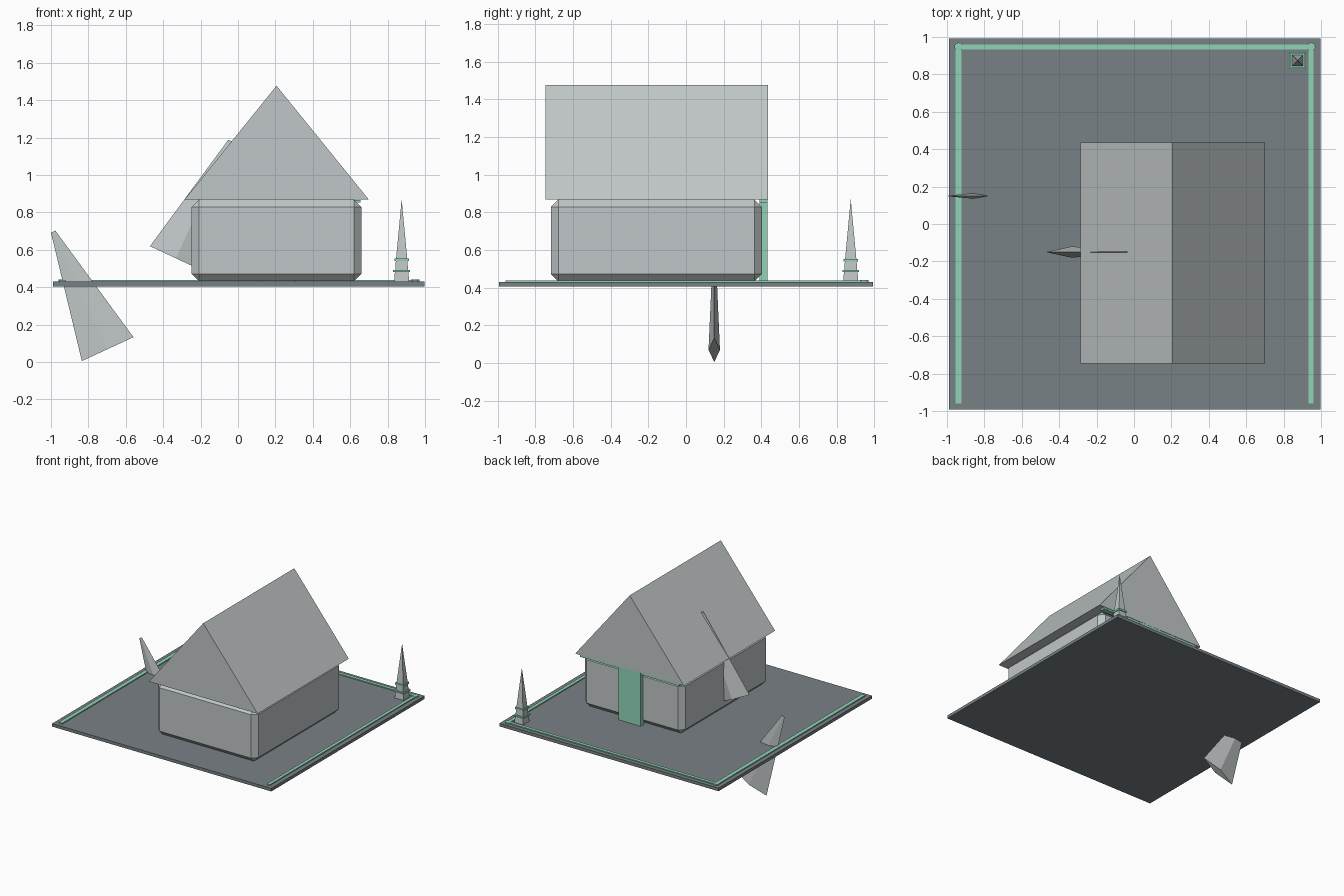
import bpy
import bmesh
from math import pi, sqrt
from mathutils import Matrix, Vector

old = bpy.data.objects.get("Cube")
if old:
    bpy.data.objects.remove(old, do_unlink=True)


def material(name, rgb):
    m = bpy.data.materials.new(name)
    m.use_nodes = True
    col = (*rgb, 1)
    m.diffuse_color = col
    m.node_tree.nodes["Principled BSDF"].inputs["Base Color"].default_value = col
    return m


STONE = material("light grey", (0.53, 0.57, 0.58))
SLATE = material("slate grey", (0.19, 0.22, 0.235))
GREEN = material("mint green", (0.28, 0.66, 0.47))


def finish(name, bm, mat):
    bmesh.ops.recalc_face_normals(bm, faces=bm.faces)
    me = bpy.data.meshes.new(name)
    bm.to_mesh(me)
    bm.free()
    me.materials.append(mat)
    ob = bpy.data.objects.new(name, me)
    bpy.context.collection.objects.link(ob)
    return ob


def box(name, lo, hi, mat, bevel=0):
    lo, hi = Vector(lo), Vector(hi)
    bm = bmesh.new()
    mtx = Matrix.Translation((lo + hi) / 2) @ Matrix.Diagonal((*(hi - lo), 1))
    bmesh.ops.create_cube(bm, size=1, matrix=mtx)
    if bevel:
        bmesh.ops.bevel(bm, geom=bm.edges[:], offset=bevel, segments=1,
                        affect='EDGES')
    return finish(name, bm, mat)


def cone(name, mtx, sides, r1, r2, depth, mat):
    bm = bmesh.new()
    bmesh.ops.create_cone(bm, cap_ends=True, segments=sides, radius1=r1,
                          radius2=r2, depth=depth, matrix=mtx)
    bmesh.ops.remove_doubles(bm, verts=bm.verts, dist=1e-5)
    return finish(name, bm, mat)


# Ground slab with inlaid border on three sides
TOP = 0.43
box("ground_slab", (-0.99, -0.993, 0.405), (0.997, 0.993, TOP), SLATE)
box("border_right", (-0.955, -0.96, TOP - 0.01), (-0.922, 0.95, 0.438), GREEN)
box("border_left", (0.933, -0.96, TOP - 0.01), (0.96, 0.95, 0.438), GREEN)
box("border_back", (-0.94, 0.933, TOP - 0.01), (0.947, 0.96, 0.438), GREEN)
for side, x in (("right", -0.938), ("left", 0.947)):
    cone("border_corner_" + side, Matrix.Translation((x, 0.947, TOP + 0.002)),
         12, 0.023, 0.023, 0.016, GREEN)

# Chamfered house body
box("house_body", (-0.249, -0.718, 0.432), (0.66, 0.403, 0.868), STONE, 0.04)

# Gabled roof: a triangular profile pulled from front to back
bm = bmesh.new()
profile = [bm.verts.new((x, -0.745, z))
           for x, z in ((-0.286, 0.868), (0.70, 0.868), (0.206, 1.477))]
gable = bm.faces.new(profile)
pulled = bmesh.ops.extrude_face_region(bm, geom=[gable])
bmesh.ops.translate(bm, vec=(0, 1.18, 0), verts=[
    v for v in pulled["geom"] if isinstance(v, bmesh.types.BMVert)])
finish("roof", bm, STONE)

# Back door and lintel
box("door", (0.107, 0.39, TOP), (0.307, 0.434, 1.1), GREEN)
box("lintel", (-0.245, 0.39, 0.852), (0.656, 0.433, 0.867), GREEN)

# Corner obelisk: square tapered sections separated by bands
sections = (("obelisk_foot", 0.43, 0.485, 0.040, 0.036, STONE),
            ("obelisk_lower_band", 0.482, 0.493, 0.045, 0.045, GREEN),
            ("obelisk_shaft", 0.49, 0.545, 0.034, 0.031, STONE),
            ("obelisk_upper_band", 0.539, 0.553, 0.038, 0.038, GREEN),
            ("obelisk_spire", 0.55, 0.87, 0.030, 0.0, STONE))
for name, z0, z1, h0, h1, mat in sections:
    mtx = (Matrix.Translation((0.875, 0.875, (z0 + z1) / 2))
           @ Matrix.Rotation(pi / 4, 4, 'Z'))
    cone(name, mtx, 4, h0 * sqrt(2), h1 * sqrt(2), z1 - z0, mat)


# Flattened, tapering shards leaning through the slab and the house
def shard(name, base, tip):
    base, tip = Vector(base), Vector(tip)
    axis = (tip - base).normalized()
    thick = Vector((0, 1, 0))
    wide = thick.cross(axis)
    turn = Matrix((wide, thick, axis)).transposed().to_4x4()
    mtx = (Matrix.Translation((base + tip) / 2) @ turn
           @ Matrix.Diagonal((1, 0.2, 1, 1)))
    cone(name, mtx, 4, 0.152, 0.013, (tip - base).length, STONE)


shard("slab_shard", (-0.697, 0.15, 0.069), (-0.988, 0.15, 0.697))
shard("house_shard", (-0.333, -0.15, 0.555), (-0.04, -0.15, 1.183))
